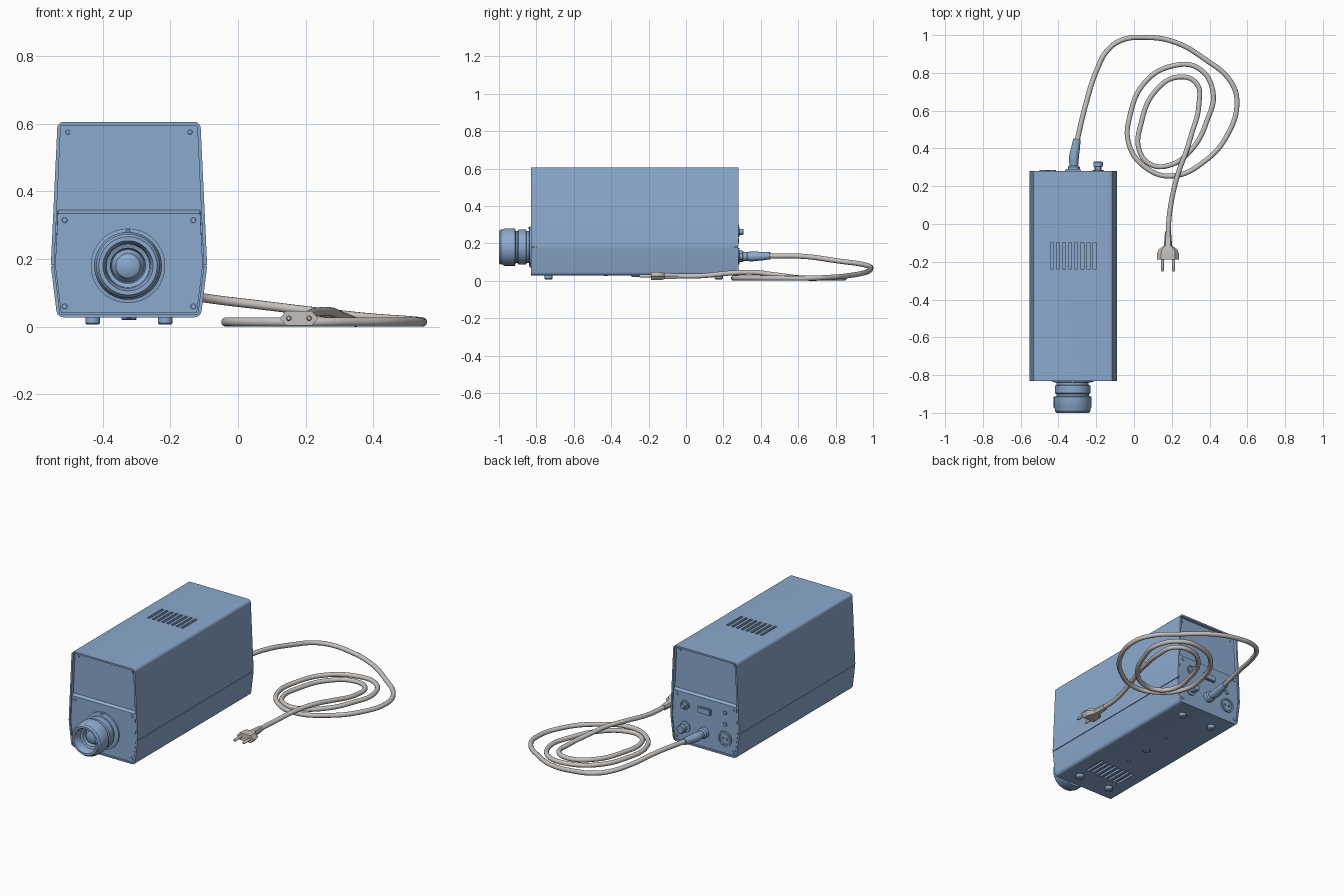
import bpy, bmesh, math
from mathutils import Matrix, Vector

CX, FRONT, BACK = -0.322, -0.83, 0.28
BOTTOM, WAIST, TOP = 0.028, 0.18, 0.605

if "Cube" in bpy.data.objects:
    bpy.data.objects.remove(bpy.data.objects["Cube"])


def material(name, rgb):
    m = bpy.data.materials.new(name)
    m.use_nodes = True
    m.diffuse_color = (*rgb, 1)
    m.node_tree.nodes["Principled BSDF"].inputs["Base Color"].default_value = (*rgb, 1)
    return m


BLUE = material("soft blue", (0.26, 0.40, 0.62))
GREY = material("warm grey", (0.56, 0.53, 0.51))


def activate(ob):
    bpy.ops.object.select_all(action='DESELECT')
    ob.select_set(True)
    bpy.context.view_layer.objects.active = ob


def smooth(ob):
    activate(ob)
    bpy.ops.object.shade_smooth_by_angle(angle=math.radians(35))
    return ob


def make(name, bm, mat=BLUE):
    bmesh.ops.recalc_face_normals(bm, faces=bm.faces)
    me = bpy.data.meshes.new(name)
    bm.to_mesh(me)
    bm.free()
    me.materials.append(mat)
    ob = bpy.data.objects.new(name, me)
    bpy.context.collection.objects.link(ob)
    return smooth(ob)


def half_width(z):
    if z < WAIST:
        return 0.212 + 0.019 * (z - BOTTOM) / (WAIST - BOTTOM)
    return 0.231 - 0.020 * (z - WAIST) / (TOP - WAIST)


def section(z0, z1, inset=0.0):
    levels = [z0] + ([WAIST] if z0 < WAIST < z1 else []) + [z1]
    right = [(CX + half_width(z) - inset, z) for z in levels]
    return right + [(2 * CX - x, z) for x, z in reversed(right)]


def prism(name, pts, y0, y1, round_z=None, slant=0.0):
    """Extrude an xz outline along y; round edges at round_z; slant the top of the y1 end."""
    bm = bmesh.new()
    face = bm.faces.new([bm.verts.new((x, y0, z)) for x, z in pts])
    new = bmesh.ops.extrude_face_region(bm, geom=[face])["geom"]
    top = max(z for _, z in pts)
    for v in [g for g in new if isinstance(g, bmesh.types.BMVert)]:
        v.co.y = y1
        if abs(v.co.z - top) < 1e-5:
            v.co.z -= slant
    if round_z is not None:
        edges = [e for e in bm.edges
                 if all(abs(v.co.z - round_z) < 1e-5 for v in e.verts)
                 and abs(e.verts[0].co.y - e.verts[1].co.y) > 0.1]
        bmesh.ops.bevel(bm, geom=edges, offset=0.018, segments=5, profile=0.5, affect='EDGES')
    return make(name, bm)


def boxes(name, items, bevel=0.0):
    bm = bmesh.new()
    for centre, size in items:
        bmesh.ops.create_cube(bm, size=1, matrix=Matrix.Translation(centre) @ Matrix.Diagonal((*size, 1)))
    if bevel:
        bmesh.ops.bevel(bm, geom=bm.edges[:], offset=bevel, segments=2, affect='EDGES')
    return make(name, bm)


def lathe(name, origin, profile, axis='Y', mat=BLUE, steps=40):
    """Spin (radius, distance) points about an axis through origin."""
    bm = bmesh.new()
    o = Vector(origin)
    direction = Vector((0, 1, 0)) if axis == 'Y' else Vector((0, 0, 1))
    verts = [bm.verts.new(o + Vector((r, 0, 0)) + direction * d) for r, d in profile]
    edges = [bm.edges.new(pair) for pair in zip(verts, verts[1:])]
    bmesh.ops.spin(bm, geom=verts + edges, cent=o, axis=direction, angle=math.tau, steps=steps)
    bmesh.ops.remove_doubles(bm, verts=bm.verts, dist=1e-5)
    return make(name, bm, mat)


def disc(name, origin, r, depth, axis='Y'):
    c = math.copysign(min(r, abs(depth)) * 0.25, depth)
    return lathe(name, origin, [(0, 0), (r, 0), (r, depth - c), (r - abs(c), depth), (0, depth)], axis, steps=24)


def tube(name, pts, radius, mat, radii=None):
    cu = bpy.data.curves.new(name, 'CURVE')
    cu.dimensions = '3D'
    cu.bevel_depth, cu.bevel_resolution, cu.resolution_u = radius, 4, 8
    cu.use_fill_caps = True
    sp = cu.splines.new('BEZIER')
    sp.bezier_points.add(len(pts) - 1)
    for i, (bp, p) in enumerate(zip(sp.bezier_points, pts)):
        bp.co = p
        bp.handle_left_type = bp.handle_right_type = 'AUTO'
        bp.radius = radii[i] if radii else 1
    cu.materials.append(mat)
    ob = bpy.data.objects.new(name, cu)
    bpy.context.collection.objects.link(ob)
    activate(ob)
    bpy.ops.object.convert(target='MESH')
    return smooth(bpy.context.object)


def cut(ob, cutters):
    for c in cutters:
        m = ob.modifiers.new("cut", 'BOOLEAN')
        m.operation, m.solver, m.object = 'DIFFERENCE', 'EXACT', c
        activate(ob)
        bpy.ops.object.modifier_apply(modifier=m.name)


# Casing halves with a seam groove over a hidden core
upper = prism("upper_casing", section(WAIST + 0.002, TOP), FRONT, BACK, TOP)
lower = prism("lower_casing", section(BOTTOM, WAIST - 0.002), FRONT, BACK, BOTTOM)
prism("inner_core", section(0.05, 0.58, 0.005), FRONT + 0.03, BACK - 0.03)

# Recessed ends and ventilation slots
hole = section(BOTTOM + 0.01, TOP - 0.01, 0.01)
ends = [prism("front_recess", hole, FRONT - 0.05, FRONT + 0.02),
        prism("back_recess", hole, BACK + 0.05, BACK - 0.02)]
slots = [boxes("slot_cutter", [((CX + 0.032 * (i - 3.5), y, z), (0.016, 0.14, 0.024)) for i in range(8)])
         for y, z in ((-0.168, TOP), (-0.6, BOTTOM))]
cut(upper, ends + slots[:1])
cut(lower, ends + slots[1:])
for c in ends + slots:
    bpy.data.objects.remove(c)
smooth(upper)
smooth(lower)

# Raised lower end panels with corner screws
panel = section(BOTTOM + 0.012, 0.345, 0.013)
for label, y, s in (("front", FRONT, -1), ("back", BACK, 1)):
    prism(label + "_panel", panel, y - s * 0.021, y - s * 0.003, slant=0.01)
    for x in (-0.19, 0.19):
        for z in (0.06, 0.315):
            disc(label + "_panel_screw", (CX + x, y - s * 0.004, z), 0.008, s * 0.004)
        disc(label + "_top_screw", (CX + x * 0.95, y - s * 0.021, 0.575), 0.007, s * 0.004)

# Lens barrel, glass and index mark
lens_at = (CX - 0.003, FRONT, 0.18)
lathe("lens_barrel", lens_at, [
    (0, 0.01), (0.11, 0.01), (0.11, -0.006), (0.085, -0.01), (0.085, -0.022), (0.094, -0.026),
    (0.094, -0.065), (0.086, -0.07), (0.086, -0.08), (0.1, -0.085), (0.1, -0.14), (0.094, -0.15),
    (0.094, -0.16), (0.086, -0.17), (0.074, -0.17), (0.066, -0.15), (0.064, -0.12),
    (0.052, -0.115), (0.048, -0.09), (0, -0.09)], steps=56)
lathe("lens_glass", lens_at, [(0.048, -0.09), (0.04, -0.1), (0.036, -0.11), (0.025, -0.116), (0, -0.12)])
disc("lens_index_mark", (lens_at[0], FRONT, 0.282), 0.006, -0.012)

# Feet and underside screws
for x in (-0.107, 0.107):
    for y in (-0.735, 0.175):
        disc("foot", (CX + x, y, BOTTOM + 0.005), 0.022, -0.027, 'Z')
disc("tripod_mount", (CX, -0.27, BOTTOM + 0.002), 0.022, -0.01, 'Z')
for y in (-0.43, -0.1):
    disc("underside_screw", (CX, y, BOTTOM + 0.002), 0.009, -0.005, 'Z')

# Rear controls
rear = BACK - 0.004
disc("jack_ring", (-0.19, rear, 0.262), 0.027, 0.01)
disc("jack_button", (-0.19, rear, 0.262), 0.016, 0.032)
lathe("rear_knob", (-0.19, rear, 0.13), [(0, 0), (0.032, 0), (0.032, 0.008), (0.018, 0.01), (0.018, 0.026),
                                        (0.025, 0.029), (0.025, 0.05), (0.02, 0.054), (0, 0.054)])
boxes("rocker_switch", [((CX, rear, 0.262), (0.085, 0.03, 0.038))], 0.004)
for z in (0.215, 0.285):
    disc("indicator", (-0.457, rear, z), 0.012, 0.008)
lathe("round_socket", (-0.457, rear, 0.13), [(0, 0.002), (0.034, 0.002), (0.034, 0.01), (0.044, 0.01), (0.044, 0)])
for x in (-0.014, 0.014):
    disc("socket_contact", (-0.457 + x, rear, 0.13), 0.006, 0.008)
disc("cable_collar", (-0.318, rear, 0.13), 0.031, 0.034)
tube("cable_grip", [(-0.318, 0.3, 0.13), (-0.318, 0.35, 0.13), (-0.308, 0.41, 0.132), (-0.302, 0.45, 0.134)],
     0.024, BLUE, [0.9, 1.1, 0.95, 0.8])

# Coiled power cable
LOW = 0.014
dropping = [(-.304, .43, .133), (-.255, .635, .13), (-.195, .82, .105), (-.14, .92, .092), (-.065, .973, .08),
            (.06, .988, .065), (.215, .963, .046), (.375, .873, .028), (.51, .757, .018)]
coil = [(.545, .65), (.497, .476), (.375, .333), (.2, .254), (.06, .3), (-.027, .423), (-.02, .58),
        (.058, .75), (.2, .836), (.34, .825), (.418, .7), (.386, .545), (.307, .397), (.19, .312),
        (.085, .317), (.026, .397), (.037, .53), (.11, .7), (.233, .778), (.33, .745), (.344, .635)]
crossing = [(.3, .46, .034), (.275, .38, .044), (.233, .265, .043), (.19, .07, .026), (.18, -.06, .025)]
tube("power_cable", dropping + [(x, y, LOW) for x, y in coil] + crossing, 0.0135, GREY)

# Mains plug lofted from flat hexagons, with two pins
bm = bmesh.new()
rings = []
for y, w, h in ((-.04, .016, .014), (-.115, .022, .016), (-.135, .05, .021), (-.155, .057, .022), (-.188, .057, .022)):
    outline = ((w, 0), (w * 0.65, h), (-w * 0.65, h), (-w, 0), (-w * 0.65, -h), (w * 0.65, -h))
    rings.append([bm.verts.new((0.18 + x, y, 0.025 + z)) for x, z in outline])
for a, b in zip(rings, rings[1:]):
    for i in range(6):
        j = (i + 1) % 6
        bm.faces.new((a[i], a[j], b[j], b[i]))
bm.faces.new(rings[0])
bm.faces.new(rings[-1])
make("mains_plug", bm, GREY)
for x in (-0.03, 0.03):
    lathe("plug_pin", (0.18 + x, -0.18, 0.025),
          [(0, 0), (0.008, 0), (0.008, -0.066), (0.005, -0.071), (0, -0.071)], mat=GREY, steps=16)
